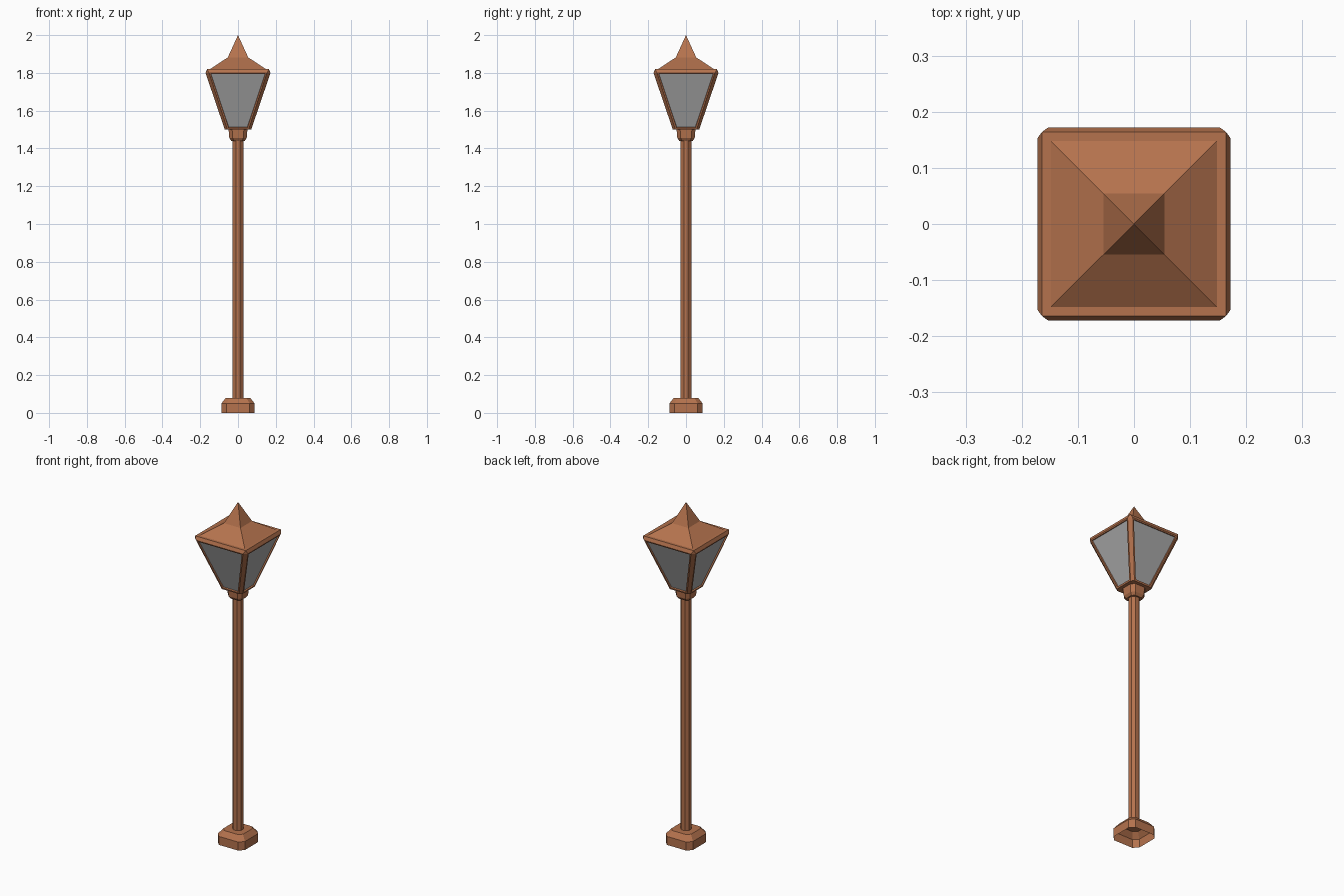
import bpy, bmesh

if "Cube" in bpy.data.objects:
    bpy.data.objects.remove(bpy.data.objects["Cube"])

copper = bpy.data.materials.new("copper")
copper.diffuse_color = (0.46, 0.17, 0.075, 1)
copper.use_nodes = True
copper.node_tree.nodes["Principled BSDF"].inputs["Base Color"].default_value = copper.diffuse_color
glass = bpy.data.materials.new("glass")
glass.diffuse_color = (0.4, 0.4, 0.4, 1)
glass.use_nodes = True
glass.node_tree.nodes["Principled BSDF"].inputs["Base Color"].default_value = glass.diffuse_color


def loft(name, rings, cap_bottom=True, cap_top=True, panels=None):
    """Stack chamfered squares given as (z, half width, corner chamfer).
    panels = (border, depth) sinks a glass pane into each of the wide sides."""
    bm = bmesh.new()
    loops = []
    for z, h, c in rings:
        pts = [(h, -h + c), (h, h - c), (h - c, h), (-h + c, h),
               (-h, h - c), (-h, -h + c), (-h + c, -h), (h - c, -h)]
        loops.append([bm.verts.new((x, y, z)) for x, y in pts])
    wide = []
    for a, b in zip(loops, loops[1:]):
        for i in range(8):
            j = (i + 1) % 8
            f = bm.faces.new((a[i], a[j], b[j], b[i]))
            if i % 2 == 0:
                wide.append(f)
    if cap_bottom:
        bm.faces.new(loops[0][::-1])
    if cap_top:
        bm.faces.new(loops[-1])
    if panels:
        bm.normal_update()
        bmesh.ops.inset_individual(bm, faces=wide, thickness=panels[0])
        bmesh.ops.inset_individual(bm, faces=wide, thickness=0.001, depth=-panels[1])
        for f in wide:
            f.material_index = 1
    # square corners and the roof point collapse to single vertices
    bmesh.ops.remove_doubles(bm, verts=bm.verts, dist=0.0002)
    me = bpy.data.meshes.new(name)
    bm.to_mesh(me)
    bm.free()
    me.materials.append(copper)
    me.materials.append(glass)
    ob = bpy.data.objects.new(name, me)
    bpy.context.collection.objects.link(ob)
    return ob


# Hollow foot, open underneath
loft("foot", [(0, 0.088, 0.026), (0.05, 0.088, 0.026), (0.08, 0.064, 0.02),
              (0.08, 0.028, 0.0164)], cap_bottom=False, cap_top=False)

# Eight-sided pole
loft("pole", [(0.08, 0.028, 0.0164), (1.45, 0.028, 0.0164)], cap_bottom=False)

# Collar under the lantern
loft("collar", [(1.44, 0.036, 0.014), (1.455, 0.046, 0.018), (1.50, 0.05, 0.019)])

# Flared lantern body with four recessed panes
loft("lantern_body", [(1.50, 0.07, 0.014), (1.80, 0.172, 0.019)],
     cap_top=False, panels=(0.012, 0.008))

# Eave and two-slope pointed roof
loft("roof", [(1.80, 0.172, 0.019), (1.82, 0.164, 0), (1.82, 0.148, 0),
              (1.882, 0.054, 0), (2.0, 0, 0)], cap_bottom=False, cap_top=False)
